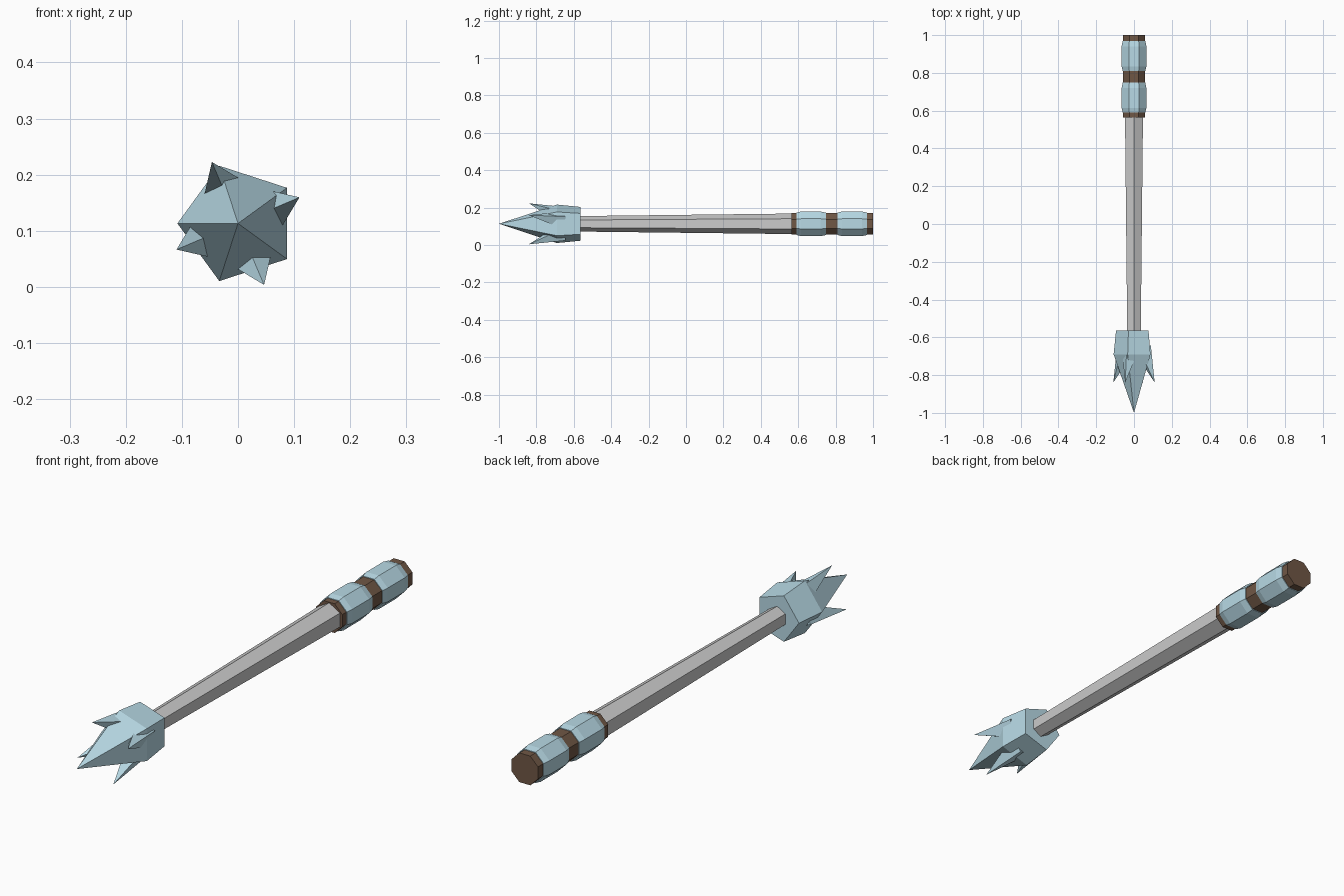
import bpy, bmesh, math
from mathutils import Vector

if "Cube" in bpy.data.objects:
    bpy.data.objects.remove(bpy.data.objects["Cube"])

ZC = 0.113  # height of the weapon's long axis


def material(name, rgb):
    m = bpy.data.materials.new(name)
    m.diffuse_color = (*rgb, 1)
    m.use_nodes = True
    m.node_tree.nodes["Principled BSDF"].inputs["Base Color"].default_value = m.diffuse_color
    return m


BLUE = material("pale_blue", (0.48, 0.70, 0.79))
BROWN = material("brown", (0.16, 0.095, 0.06))


def finish(name, bm, mat=None):
    bmesh.ops.recalc_face_normals(bm, faces=bm.faces)
    me = bpy.data.meshes.new(name)
    bm.to_mesh(me)
    bm.free()
    ob = bpy.data.objects.new(name, me)
    bpy.context.collection.objects.link(ob)
    if mat:
        me.materials.append(mat)
    return ob


def lathe(name, profile, sides, phase, mat=None):
    """Faceted solid round the long axis; profile is (y, radius), radius 0 is a point."""
    bm = bmesh.new()
    rings = []
    for y, r in profile:
        if r == 0:
            rings.append([bm.verts.new((0, y, ZC))] * sides)
            continue
        angles = [math.radians(phase + 360 * i / sides) for i in range(sides)]
        rings.append([bm.verts.new((r * math.cos(a), y, ZC + r * math.sin(a))) for a in angles])
    for a, b in zip(rings, rings[1:]):
        for i in range(sides):
            j = (i + 1) % sides
            bm.faces.new(list(dict.fromkeys((a[i], a[j], b[j], b[i]))))
    for ring in (rings[0], rings[-1]):
        if ring[0] is not ring[1]:
            bm.faces.new(ring)
    return finish(name, bm, mat)


def spike(name, angle):
    """Four-sided spike leaning outward and forward from the head."""
    a = math.radians(angle)
    out = Vector((math.cos(a), 0, math.sin(a)))
    side = Vector((-math.sin(a), 0, math.cos(a)))
    mid = Vector((0, 0, ZC))
    base = mid + out * 0.05 + Vector((0, -0.66, 0))
    tip = mid + out * 0.119 + Vector((0, -0.84, 0))
    up = (tip - base).normalized().cross(side)
    bm = bmesh.new()
    ring = [bm.verts.new(base + d * 0.05) for d in (up, side, -up, -side)]
    top = bm.verts.new(tip)
    bm.faces.new(ring)
    for i in range(4):
        bm.faces.new((ring[i], ring[(i + 1) % 4], top))
    finish(name, bm, BLUE)


# Tapered six-sided shaft
lathe("shaft", [(-0.60, 0.041), (0.58, 0.055)], 6, 90)

# Five-sided head with a long point, and four spikes around it
lathe("head", [(-0.565, 0.095), (-0.69, 0.108), (-1.0, 0)], 5, 36, BLUE)
for n in range(4):
    spike(f"spike_{n + 1}", 23 + 90 * n)

# Eight-sided handle with two bulging grips
lathe("handle_core", [(0.565, 0.062), (1.0, 0.062)], 8, 22.5, BROWN)
for n, y in enumerate((0.59, 0.81)):
    lathe(f"grip_{n + 1}", [(y, 0.065), (y + 0.025, 0.071), (y + 0.13, 0.071), (y + 0.158, 0.065)],
          8, 22.5, BLUE)
